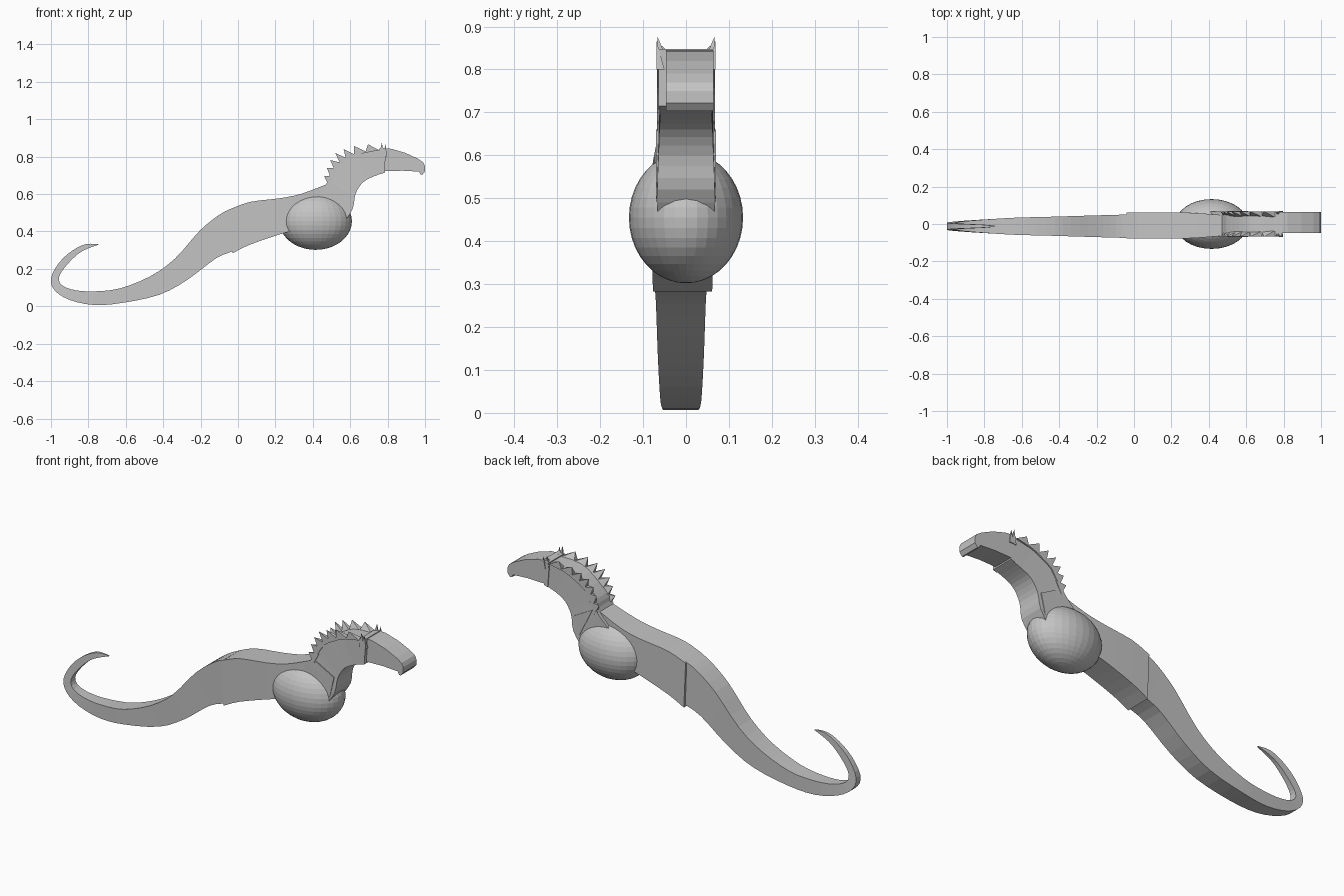
import bpy, bmesh
from mathutils import Vector

if "Cube" in bpy.data.objects:
    bpy.data.objects.remove(bpy.data.objects["Cube"])

grey = bpy.data.materials.new("stone grey")
grey.diffuse_color = (0.55, 0.55, 0.55, 1)
grey.use_nodes = True
grey.node_tree.nodes["Principled BSDF"].inputs["Base Color"].default_value = grey.diffuse_color


def finish(name, bm):
    bmesh.ops.recalc_face_normals(bm, faces=bm.faces)
    me = bpy.data.meshes.new(name)
    bm.to_mesh(me)
    bm.free()
    me.materials.append(grey)
    ob = bpy.data.objects.new(name, me)
    bpy.context.collection.objects.link(ob)
    return ob


def smooth_rows(rows, n):
    # Catmull-Rom interpolation of the stations
    out = []
    for i in range(len(rows) - 1):
        quad = [rows[max(0, i - 1)], rows[i], rows[i + 1], rows[min(len(rows) - 1, i + 2)]]
        for k in range(n):
            t = k / n
            out.append([0.5 * (2 * b + (c - a) * t + (2 * a - 5 * b + 4 * c - d) * t * t
                               + (3 * b - a - 3 * c + d) * t ** 3) for a, b, c, d in zip(*quad)])
    return out + [rows[-1]]


def strip(name, rows, yc, n=3):
    # flat-sided loft; station = upper x, z, lower x, z, half width
    bm = bmesh.new()
    rings = []
    for ux, uz, lx, lz, w in smooth_rows(rows, n):
        rings.append([bm.verts.new(p) for p in ((ux, yc - w, uz), (ux, yc + w, uz),
                                                (lx, yc + w, lz), (lx, yc - w, lz))])
    for a, b in zip(rings, rings[1:]):
        for j in range(4):
            bm.faces.new((a[j], a[(j + 1) % 4], b[(j + 1) % 4], b[j]))
    bm.faces.new(rings[0])
    bm.faces.new(rings[-1])
    return finish(name, bm)


# curled tail
strip("tail", [
    (-.745, .329, -.75, .332, .003),
    (-.795, .312, -.815, .332, .008),
    (-.855, .28, -.885, .298, .011),
    (-.92, .215, -.955, .235, .014),
    (-.957, .155, -1.0, .15, .018),
    (-.94, .112, -.98, .085, .023),
    (-.87, .086, -.90, .034, .030),
    (-.765, .08, -.77, .007, .038),
    (-.63, .096, -.62, .018, .046),
    (-.47, .16, -.42, .062, .050),
    (-.337, .255, -.27, .142, .054),
    (-.203, .406, -.12, .255, .058),
    (-.096, .492, -.03, .293, .061),
    (-.03, .525, .0, .305, .063)], -.012)

# trunk behind the belly
strip("trunk", [
    (-.04, .520, -.03, .283, .069),
    (.064, .558, .06, .328, .070),
    (.225, .578, .225, .385, .070),
    (.34, .602, .35, .42, .066),
    (.48, .655, .48, .45, .055)], -.008)

# neck
neck = [
    (.40, .58, .56, .44, .066),
    (.47, .65, .613, .52, .067),
    (.495, .71, .628, .60, .064),
    (.565, .78, .665, .66, .062),
    (.65, .825, .72, .692, .060),
    (.785, .838, .785, .715, .060)]
strip("neck", neck, 0)

# head from a side profile, with hooked upper lip
profile = [(.77, .845), (.82, .842), (.895, .82), (.96, .79), (.99, .77), (1.0, .75),
           (1.0, .722), (.985, .703), (.975, .705), (.968, .72), (.88, .725), (.77, .722)]
bm = bmesh.new()
f = bm.faces.new([bm.verts.new((x, -.047, z)) for x, z in profile])
ext = bmesh.ops.extrude_face_region(bm, geom=[f])
bmesh.ops.translate(bm, vec=(0, .111, 0),
                    verts=[v for v in ext["geom"] if isinstance(v, bmesh.types.BMVert)])
finish("head", bm)

# collar behind the jaw
strip("collar", [(.755, .842, .765, .708, .064), (.79, .848, .785, .715, .064)], 0, 1)

# round belly
bm = bmesh.new()
bmesh.ops.create_uvsphere(bm, u_segments=32, v_segments=20, radius=1)
for v in bm.verts:
    v.co = Vector((.415 + .194 * v.co.x, .133 * v.co.y, .455 + .153 * v.co.z))
finish("belly", bm)


def spike(bm, a, b, tip, side, inner, outer):
    # pyramid on a short stretch of the neck edge
    base = [bm.verts.new((p[0], side * y, p[1]))
            for p, y in ((a, inner), (a, outer), (b, outer), (b, inner))]
    top = bm.verts.new((tip[0], side * outer, tip[1]))
    bm.faces.new(base)
    for j in range(4):
        bm.faces.new((base[j], base[(j + 1) % 4], top))


# two rows of mane spikes, base runs from lower to upper point
spikes = [((.49, .64), (.52, .70), (.46, .695)),
          ((.50, .68), (.54, .74), (.475, .74)),
          ((.52, .72), (.56, .765), (.493, .782)),
          ((.55, .755), (.595, .785), (.52, .82)),
          ((.58, .775), (.635, .805), (.565, .84)),
          ((.62, .80), (.69, .825), (.62, .857)),
          ((.68, .82), (.755, .835), (.695, .866))]
bm = bmesh.new()
for s in (-1, 1):
    for a, b, tip in spikes:
        spike(bm, a, b, tip, s, .035, .068)
finish("mane_spikes", bm)

# pointed ears on the collar
bm = bmesh.new()
for s in (-1, 1):
    spike(bm, (.755, .80), (.785, .80), (.768, .876), s, .035, .066)
    spike(bm, (.775, .80), (.797, .80), (.788, .868), s, .05, .069)
finish("ears", bm)

# pointed mane ends running down over the belly
bm = bmesh.new()
for s in (-1, 1):
    spike(bm, (.50, .66), (.61, .60), (.585, .488), s, .05, .070)
finish("mane_ends", bm)
